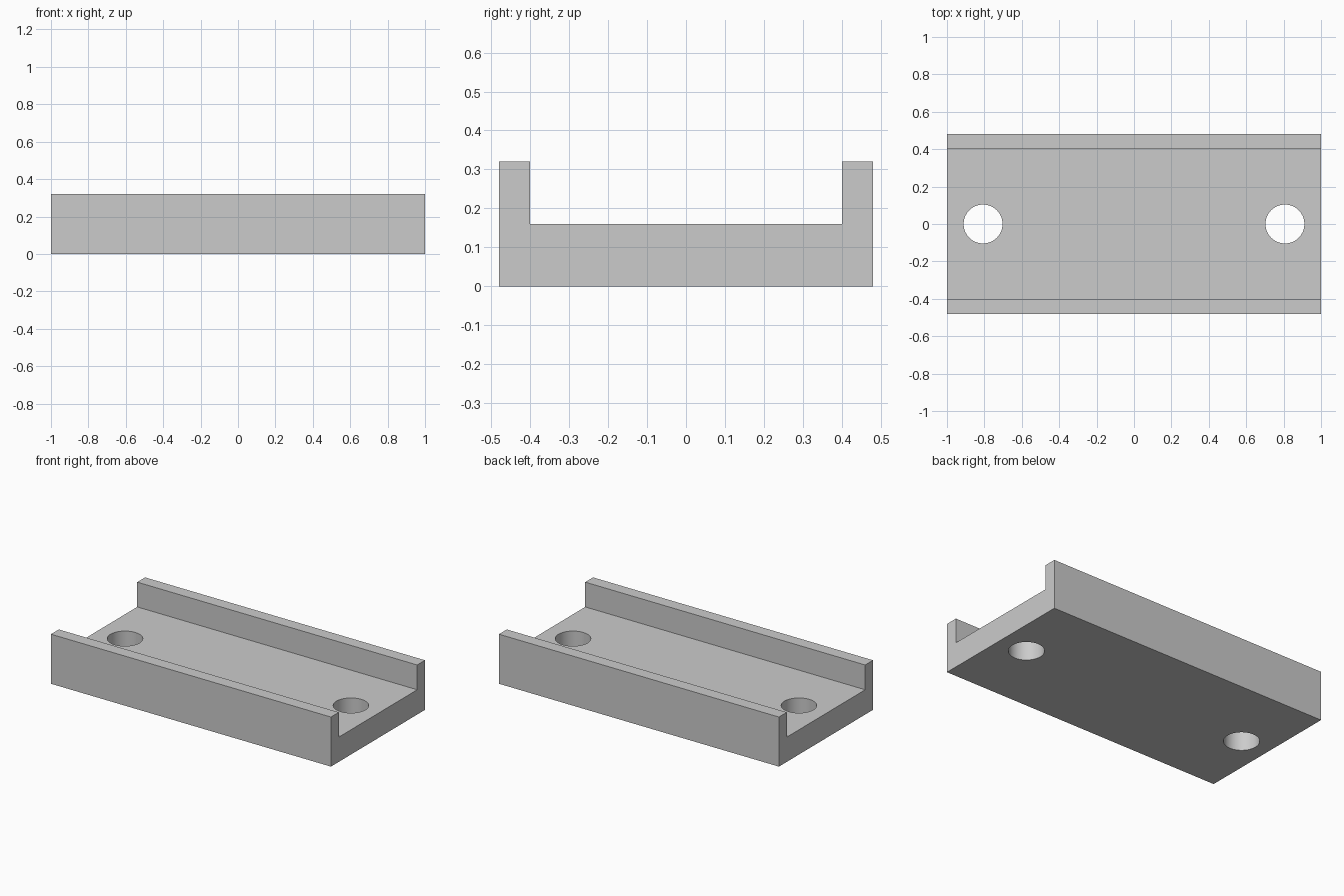
import bpy
import bmesh
import math

default = bpy.data.objects.get("Cube")
if default:
    bpy.data.objects.remove(default, do_unlink=True)

HALF_X, HALF_Y = 1.0, 0.48
INNER_Y, FLOOR, TOP = 0.40, 0.16, 0.32
HOLE_X, HOLE_R = 0.807, 0.104

# Plain grey material
grey = bpy.data.materials.new("light grey")
grey.use_nodes = True
colour = (0.6, 0.6, 0.6, 1)
grey.diffuse_color = colour
grey.node_tree.nodes["Principled BSDF"].inputs["Base Color"].default_value = colour

# Channel: U-shaped profile swept along x
half = [(HALF_Y, 0), (HALF_Y, TOP), (INNER_Y, TOP), (INNER_Y, FLOOR)]
profile = half + [(-y, z) for y, z in reversed(half)]
bm = bmesh.new()
face = bm.faces.new([bm.verts.new((-HALF_X, y, z)) for y, z in profile])
swept = bmesh.ops.extrude_face_region(bm, geom=[face])
verts = [v for v in swept["geom"] if isinstance(v, bmesh.types.BMVert)]
bmesh.ops.translate(bm, verts=verts, vec=(2 * HALF_X, 0, 0))
bmesh.ops.recalc_face_normals(bm, faces=bm.faces)
mesh = bpy.data.meshes.new("channel_bracket")
bm.to_mesh(mesh)
bm.free()
mesh.materials.append(grey)
channel = bpy.data.objects.new("channel_bracket", mesh)
bpy.context.collection.objects.link(channel)

# Two round through holes in the floor
for side in (-1, 1):
    bpy.ops.mesh.primitive_cylinder_add(
        vertices=64, radius=HOLE_R, depth=1, location=(side * HOLE_X, 0, 0))
    cutter = bpy.context.object
    cutter.name = "hole_cutter"
    cutter.hide_render = True
    cutter.data.materials.append(grey)
    cut = channel.modifiers.new("hole", "BOOLEAN")
    cut.operation = "DIFFERENCE"
    cut.solver = "EXACT"
    cut.object = cutter
    bpy.ops.object.select_all(action="DESELECT")
    channel.select_set(True)
    bpy.context.view_layer.objects.active = channel
    bpy.ops.object.modifier_apply(modifier=cut.name)
    bpy.data.objects.remove(cutter, do_unlink=True)

# Smooth hole walls, sharp edges elsewhere
bpy.ops.object.shade_smooth_by_angle(angle=math.radians(30))
